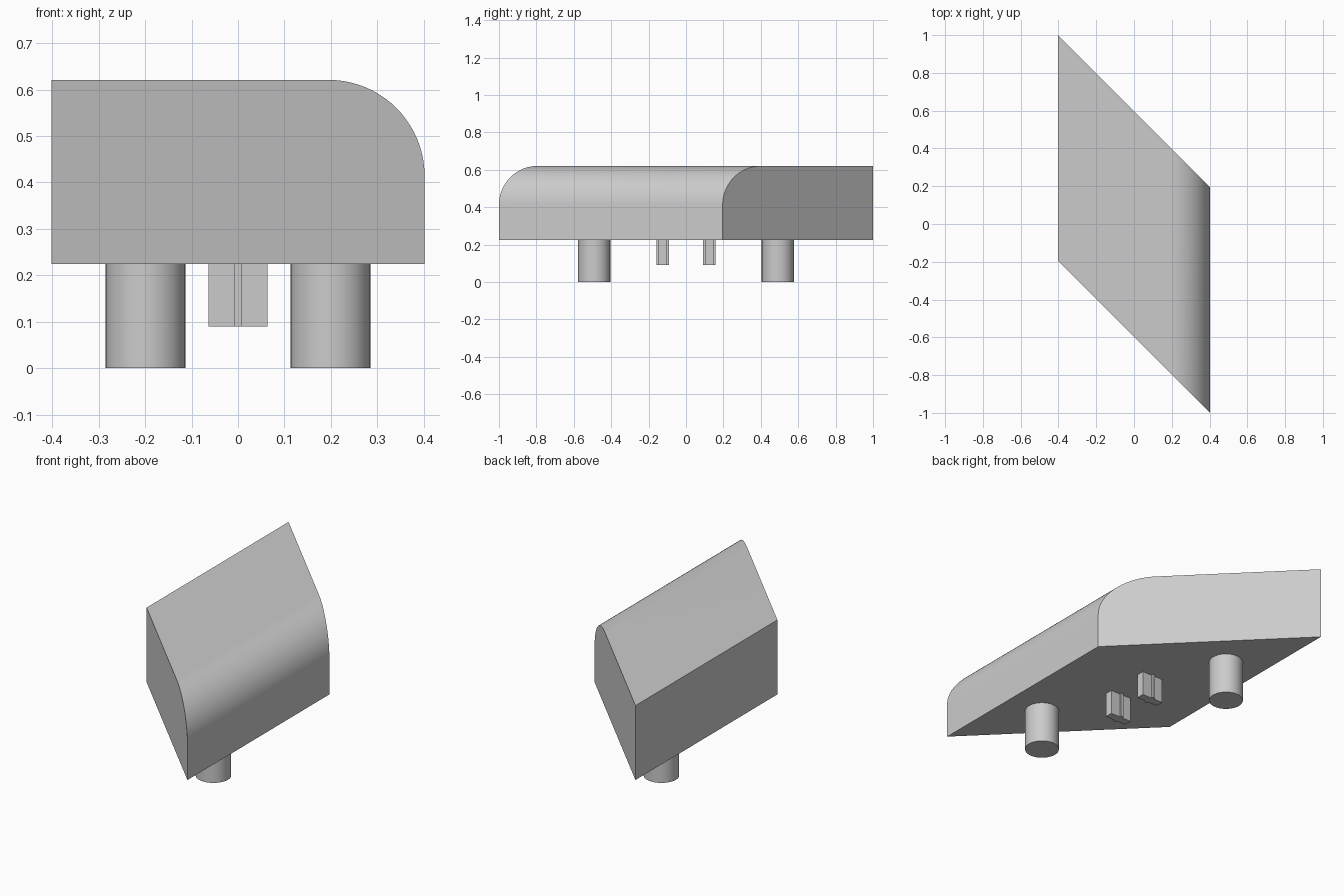
import bpy, bmesh, math

if "Cube" in bpy.data.objects:
    bpy.data.objects.remove(bpy.data.objects["Cube"])

grey = bpy.data.materials.new("light_grey")
grey.diffuse_color = (0.6, 0.6, 0.6, 1)
grey.use_nodes = True
grey.node_tree.nodes["Principled BSDF"].inputs["Base Color"].default_value = grey.diffuse_color


def extrude_ring(name, start, end):
    """Closed prism between two matching loops of points."""
    bm = bmesh.new()
    a = [bm.verts.new(p) for p in start]
    b = [bm.verts.new(p) for p in end]
    bm.faces.new(a)
    bm.faces.new(b[::-1])
    n = len(a)
    for i in range(n):
        j = (i + 1) % n
        bm.faces.new((a[j], a[i], b[i], b[j]))
    bmesh.ops.recalc_face_normals(bm, faces=bm.faces)
    mesh = bpy.data.meshes.new(name)
    bm.to_mesh(mesh)
    bm.free()
    mesh.materials.append(grey)
    ob = bpy.data.objects.new(name, mesh)
    bpy.context.collection.objects.link(ob)
    bpy.ops.object.select_all(action='DESELECT')
    ob.select_set(True)
    bpy.context.view_layer.objects.active = ob
    bpy.ops.object.shade_smooth_by_angle(angle=math.radians(30))
    return ob


def prism(name, outline, z0, z1):
    return extrude_ring(name, [(x, y, z0) for x, y in outline],
                        [(x, y, z1) for x, y in outline])


# Body: profile with one rounded upper edge, swept between two slanted ends
W, BASE, TOP, R, HALF = 0.402, 0.224, 0.621, 0.207, 0.598
STEPS = 20
profile = [(-W, BASE), (W, BASE)]
for i in range(STEPS + 1):
    t = math.pi / 2 * i / STEPS
    profile.append((W - R + R * math.cos(t), TOP - R + R * math.sin(t)))
profile.append((-W, TOP))
extrude_ring("body", [(x, -x - HALF, z) for x, z in profile],
             [(x, -x + HALF, z) for x, z in profile])

for side, s in (("front", -1), ("back", 1)):
    # Round pegs under the slanted ends
    cx, cy, r, n = -0.199 * s, 0.491 * s, 0.086, 40
    prism(side + "_peg", [(cx + r * math.cos(2 * math.pi * i / n),
                           cy + r * math.sin(2 * math.pi * i / n))
                          for i in range(n)], 0, BASE)
    # Small cross-shaped keys near the middle
    c, lx, ly, tx, ty = 0.125 * s, 0.064, 0.033, 0.008, 0.022
    quarter = [(lx, ty), (tx, ty), (tx, ly)]
    cross = (quarter + [(-x, y) for x, y in quarter[::-1]]
             + [(-x, -y) for x, y in quarter]
             + [(x, -y) for x, y in quarter[::-1]])
    prism(side + "_key", [(x, y + c) for x, y in cross], 0.09, BASE)
